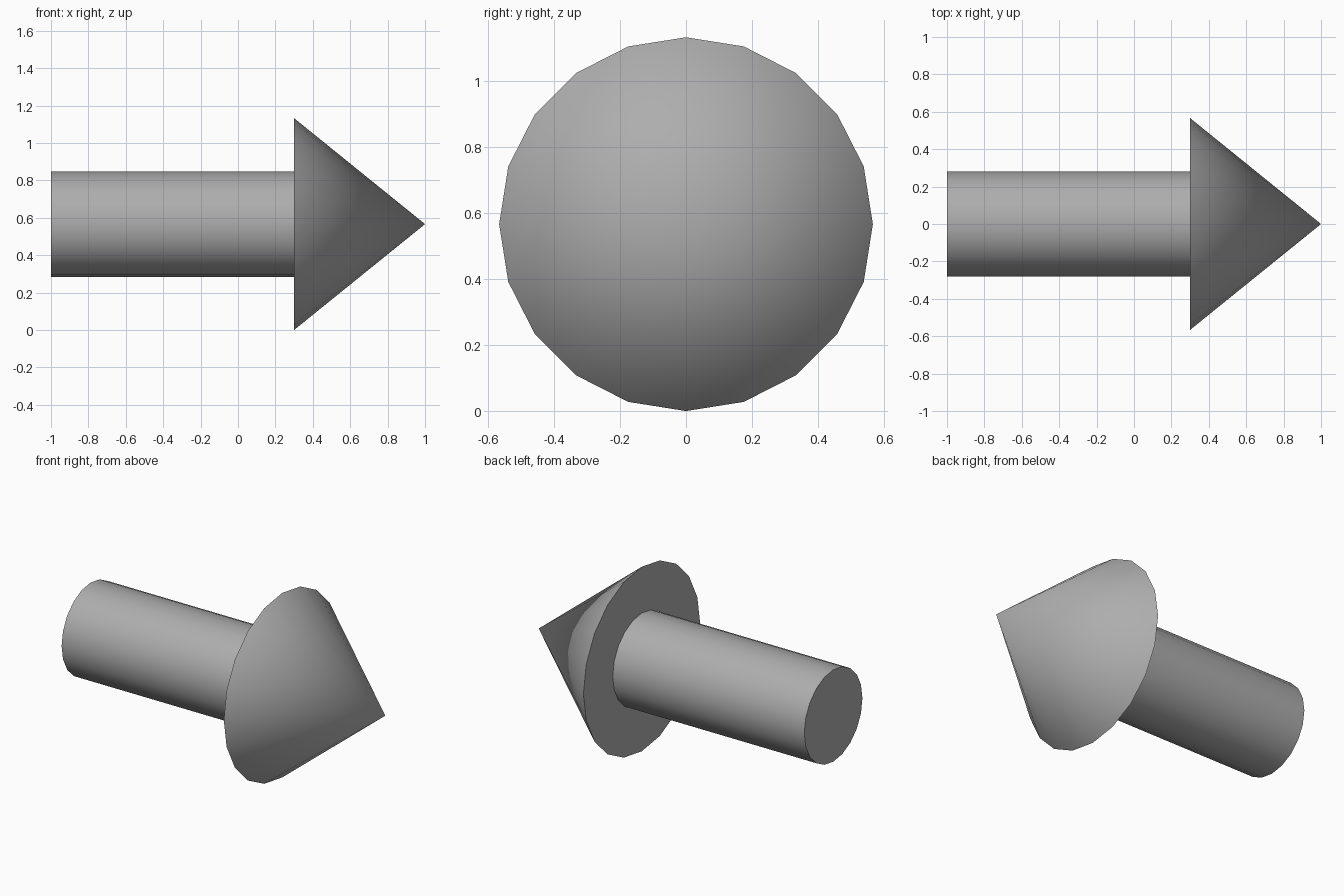
import bpy
import math

cube = bpy.data.objects.get("Cube")
if cube:
    bpy.data.objects.remove(cube, do_unlink=True)

SIDES = 20
HEAD_RADIUS = 0.566
SHAFT_RADIUS = 0.282
TAIL_X, HEAD_X, TIP_X = -1.0, 0.30, 1.0
GREY = (0.42, 0.42, 0.42, 1)

# Single plain grey
grey = bpy.data.materials.new("medium_grey")
grey.use_nodes = True
grey.diffuse_color = GREY
grey.node_tree.nodes["Principled BSDF"].inputs["Base Color"].default_value = GREY


def round_part(name, x0, x1, r0, r1):
    """Cylinder or cone lying along x, with radius r0 at x0 and r1 at x1."""
    bpy.ops.mesh.primitive_cone_add(
        vertices=SIDES, radius1=r0, radius2=r1, depth=x1 - x0,
        location=((x0 + x1) / 2, 0, HEAD_RADIUS),
        rotation=(0, math.pi / 2, 0))
    part = bpy.context.object
    part.name = name
    part.data.materials.append(grey)
    bpy.ops.object.transform_apply(location=False, rotation=True, scale=True)
    bpy.ops.object.shade_smooth_by_angle(angle=math.radians(40))


# Straight shaft and pointed head
round_part("shaft", TAIL_X, HEAD_X, SHAFT_RADIUS, SHAFT_RADIUS)
round_part("arrow_head", HEAD_X, TIP_X, HEAD_RADIUS, 0)
